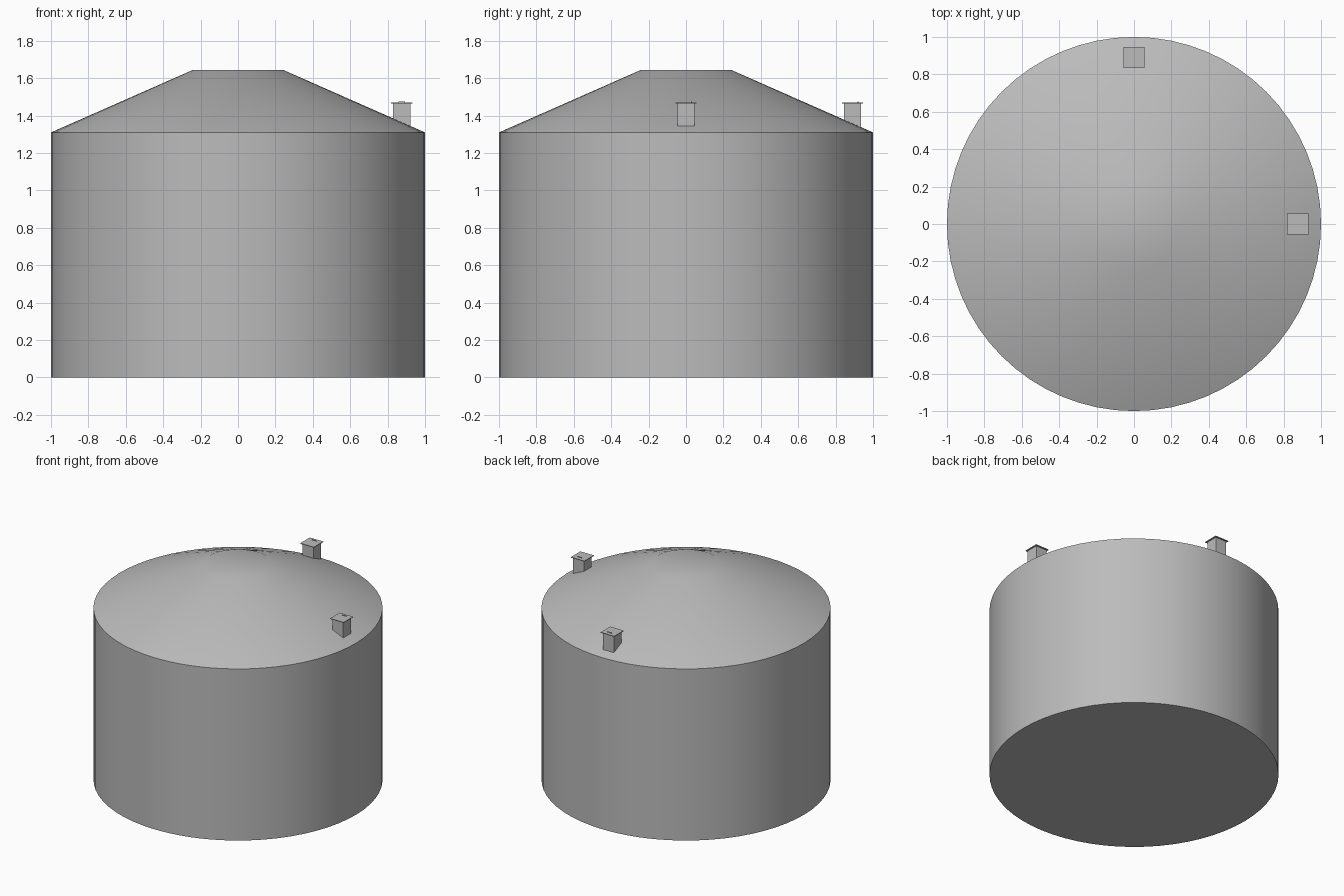
import bpy, bmesh, math
from mathutils import Matrix

cube = bpy.data.objects.get("Cube")
if cube:
    bpy.data.objects.remove(cube, do_unlink=True)

SIDES = 64
EAVE, PEAK = 1.31, 1.645
RIM, CROWN = 1.0, 0.24

steel = bpy.data.materials.new("grey steel")
steel.use_nodes = True
color = (0.5, 0.5, 0.5, 1)
steel.diffuse_color = color
steel.node_tree.nodes["Principled BSDF"].inputs["Base Color"].default_value = color


def finish(name, bm, smooth=False):
    bmesh.ops.recalc_face_normals(bm, faces=bm.faces)
    mesh = bpy.data.meshes.new(name)
    bm.to_mesh(mesh)
    bm.free()
    mesh.materials.append(steel)
    obj = bpy.data.objects.new(name, mesh)
    bpy.context.collection.objects.link(obj)
    if smooth:
        bpy.ops.object.select_all(action='DESELECT')
        obj.select_set(True)
        bpy.context.view_layer.objects.active = obj
        bpy.ops.object.shade_smooth_by_angle(angle=math.radians(30))
    return obj


def add_box(bm, center, size):
    bmesh.ops.create_cube(bm, size=1, matrix=Matrix.Translation(center) @ Matrix.Diagonal((*size, 1)))


# Tank: floor, straight wall, shallow conical roof and flat crown
bm = bmesh.new()
rings = []
for radius, z in ((RIM, 0), (RIM, EAVE), (CROWN, PEAK)):
    rings.append([bm.verts.new((radius * math.cos(i * math.tau / SIDES),
                                radius * math.sin(i * math.tau / SIDES), z))
                  for i in range(SIDES)])
for low, high in zip(rings, rings[1:]):
    for i in range(SIDES):
        j = (i + 1) % SIDES
        bm.faces.new((low[i], low[j], high[j], high[i]))
bm.faces.new(rings[0][::-1])
bm.faces.new(rings[-1])
finish("tank", bm, smooth=True)


def roof_z(radius):
    return EAVE + (PEAK - EAVE) * (RIM - radius) / (RIM - CROWN)


# Roof hatches: curb cut to the roof slope, overhanging lid, small handle
def hatch(side, x, y):
    curb_top, half = 1.466, 0.046
    dist = math.hypot(x, y)
    outward = (x / dist, y / dist)

    bm = bmesh.new()
    add_box(bm, (x, y, curb_top - 0.05), (2 * half, 2 * half, 0.1))
    for v in bm.verts:
        if v.co.z < curb_top - 0.05:
            v.co.z = roof_z(v.co.x * outward[0] + v.co.y * outward[1]) - 0.005
    finish(side + "_hatch_curb", bm)

    bm = bmesh.new()
    add_box(bm, (x, y, curb_top + 0.002), (0.114, 0.114, 0.005))
    finish(side + "_hatch_lid", bm)

    # Handle: two posts and a bar
    bm = bmesh.new()
    for dx in (-0.016, 0.016):
        add_box(bm, (x + dx, y + 0.03, 1.472), (0.004, 0.004, 0.008))
    add_box(bm, (x, y + 0.03, 1.475), (0.036, 0.004, 0.003))
    finish(side + "_hatch_handle", bm)


hatch("left", 0.875, 0)
hatch("back", 0, 0.89)
